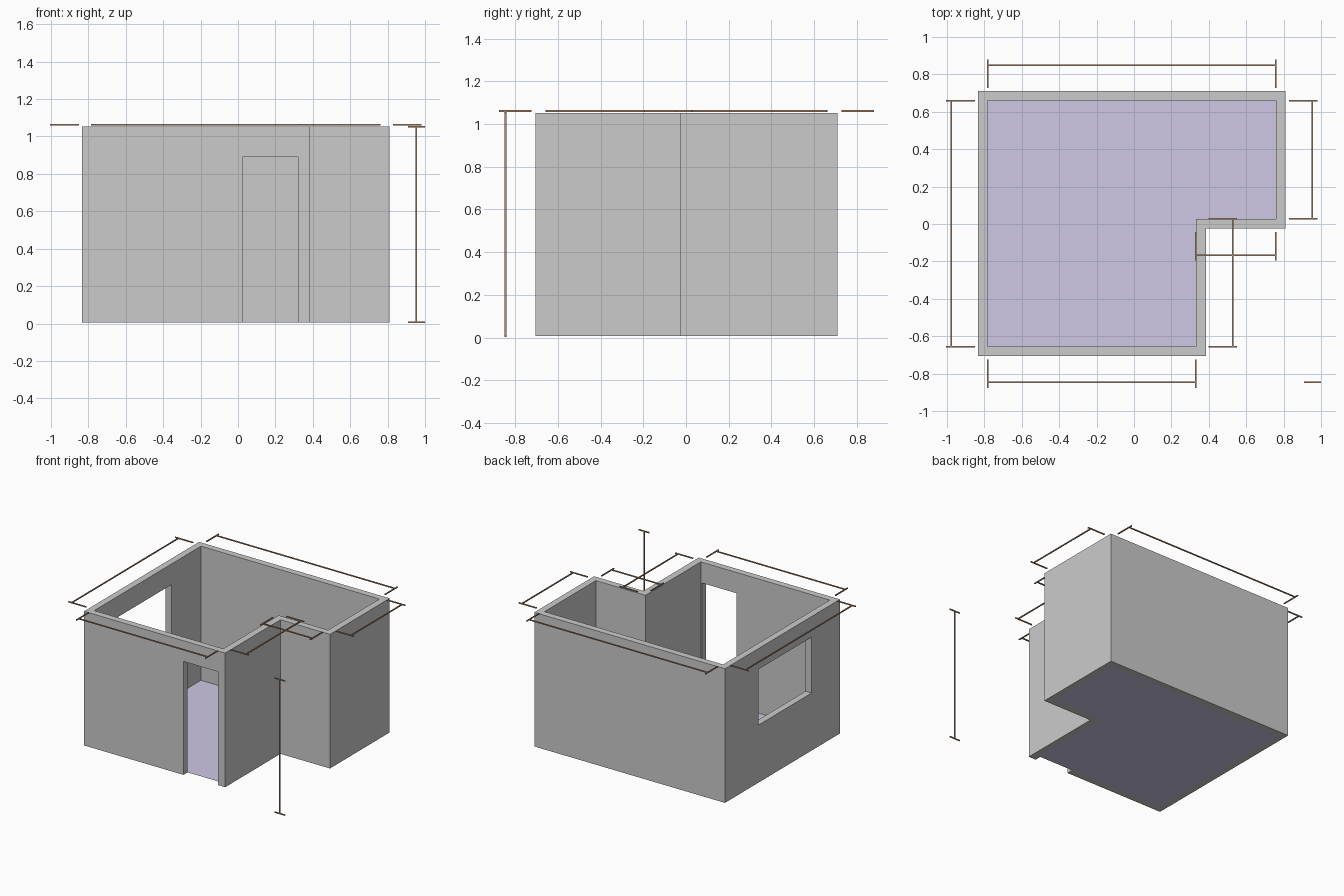
import bpy, bmesh

if "Cube" in bpy.data.objects:
    bpy.data.objects.remove(bpy.data.objects["Cube"])

Z0, Z1 = 0.006, 1.052   # wall bottom and top
LINE = 0.008            # dimension line thickness
TOP = 1.062             # height of the flat dimension lines


def material(name, color):
    m = bpy.data.materials.new(name)
    m.diffuse_color = color
    m.use_nodes = True
    m.node_tree.nodes["Principled BSDF"].inputs["Base Color"].default_value = m.diffuse_color
    return m


def finish(name, bm, mat=None):
    bmesh.ops.recalc_face_normals(bm, faces=bm.faces)
    mesh = bpy.data.meshes.new(name)
    bm.to_mesh(mesh)
    bm.free()
    ob = bpy.data.objects.new(name, mesh)
    bpy.context.collection.objects.link(ob)
    if mat:
        mesh.materials.append(mat)
    return ob


def l_face(bm, x0, x1, y0, y1, nx, ny, z):
    pts = [(x0, y0), (nx, y0), (nx, ny), (x1, ny), (x1, y1), (x0, y1)]
    return bm.faces.new([bm.verts.new((x, y, z)) for x, y in pts])


def l_prism(name, outline, z0, z1):
    bm = bmesh.new()
    f = l_face(bm, *outline, z0)
    ext = bmesh.ops.extrude_face_region(bm, geom=[f], use_keep_orig=True)
    verts = [v for v in ext["geom"] if isinstance(v, bmesh.types.BMVert)]
    bmesh.ops.translate(bm, verts=verts, vec=(0, 0, z1 - z0))
    return finish(name, bm)


def add_box(bm, lo, hi):
    verts = bmesh.ops.create_cube(bm, size=1)["verts"]
    for v in verts:
        v.co = [a if c < 0 else b for a, b, c in zip(lo, hi, v.co)]


def box(name, lo, hi):
    bm = bmesh.new()
    add_box(bm, lo, hi)
    return finish(name, bm)


def bar(bm, a, b):
    h = LINE / 2
    add_box(bm, [min(p, q) - h for p, q in zip(a, b)],
            [max(p, q) + h for p, q in zip(a, b)])


# L-shaped walls with room, door and window cut out
inner = (-0.782, 0.759, -0.655, 0.66, 0.331, 0.027)
outer = (-0.834, 0.811, -0.706, 0.711, 0.384, -0.025)
walls = l_prism("walls", outer, Z0, Z1)
cutters = [
    l_prism("room_cutter", inner, -0.1, 1.2),
    box("door_cutter", (0.024, -0.8, -0.1), (0.32, -0.6, 0.89)),
    box("window_cutter", (-0.9, -0.357, 0.455), (-0.7, 0.30, 0.89)),
]
for c in cutters:
    c.hide_render = True
    c.hide_viewport = True
    c.display_type = 'WIRE'
    mod = walls.modifiers.new(c.name, 'BOOLEAN')
    mod.operation = 'DIFFERENCE'
    mod.solver = 'EXACT'
    mod.object = c

# Floor inside the walls
bm = bmesh.new()
l_face(bm, *inner, Z0)
floor = finish("floor", bm, material("lavender", (0.62, 0.58, 0.78, 1)))

# Flat dimension lines: (name, axis, start, end, line position, tick range)
brown = material("brown", (0.45, 0.28, 0.18, 1))
dims = [
    ("back_dimension", 0, -0.782, 0.759, 0.85, 0.732, 0.876),
    ("front_dimension", 0, -0.782, 0.331, -0.846, -0.872, -0.728),
    ("notch_width_dimension", 0, 0.331, 0.759, -0.167, -0.191, -0.046),
    ("left_dimension", 1, -0.655, 0.66, -0.976, -1.0, -0.855),
    ("right_dimension", 1, 0.027, 0.66, 0.954, 0.832, 0.976),
    ("notch_depth_dimension", 1, -0.655, 0.027, 0.527, 0.402, 0.546),
]
for name, axis, s, e, pos, t0, t1 in dims:
    def pt(along, across):
        return (along, across, TOP) if axis == 0 else (across, along, TOP)
    bm = bmesh.new()
    bar(bm, pt(s, pos), pt(e, pos))
    for end in (s, e):
        bar(bm, pt(end, t0), pt(end, t1))
    finish(name, bm, brown)

# Upright height dimension
bm = bmesh.new()
bar(bm, (0.954, -0.846, Z0), (0.954, -0.846, Z1))
for z in (Z0, Z1):
    bar(bm, (0.912, -0.846, z), (0.996, -0.846, z))
finish("height_dimension", bm, brown)
